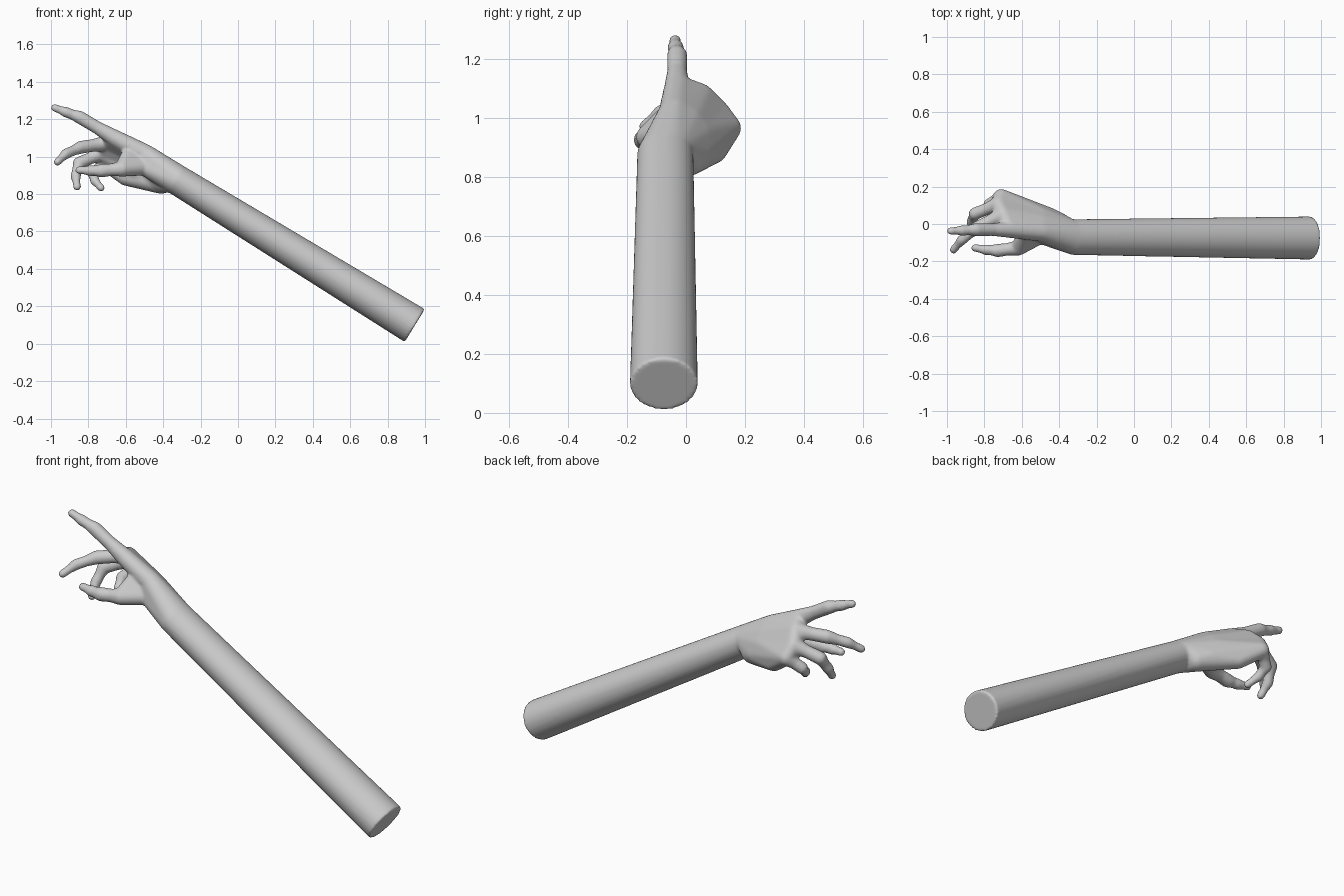
import bpy, bmesh, math
from mathutils import Vector

if "Cube" in bpy.data.objects:
    bpy.data.objects.remove(bpy.data.objects["Cube"])

bm = bmesh.new()


def ball(x, y, z, r):
    """Points on a sphere."""
    pts = [Vector((x, y, z + s * r)) for s in (-1, 1)]
    for i in range(1, 10):
        a = math.pi * i / 10
        for j in range(18):
            b = 2 * math.pi * j / 18
            pts.append(Vector((x + r * math.sin(a) * math.cos(b),
                               y + r * math.sin(a) * math.sin(b),
                               z + r * math.cos(a))))
    return pts


def ellipse(center, up, ru, ry, n=64):
    """Points on an ellipse spanned by 'up' and the y axis."""
    return [Vector(center) + up * (ru * math.cos(2 * math.pi * i / n))
            + Vector((0, ry * math.sin(2 * math.pi * i / n), 0)) for i in range(n)]


def hull(*groups):
    """Closed convex body wrapped around groups of points."""
    verts = [bm.verts.new(p) for g in groups for p in g]
    res = bmesh.ops.convex_hull(bm, input=verts)
    junk = {v for v in res["geom_interior"] + res["geom_unused"]
            if isinstance(v, bmesh.types.BMVert)}
    bmesh.ops.delete(bm, geom=list(junk), context='VERTS')


def finger(joints):
    """Tapered segments with a slight waist between the joints."""
    for a, b in zip(joints, joints[1:]):
        m = [(p + q) / 2 for p, q in zip(a, b)]
        m[3] *= 0.86
        hull(ball(*a), ball(*m))
        hull(ball(*m), ball(*b))


# forearm
up = Vector((0.523, 0, 0.852))
elbow = ellipse((0.945, -0.075, 0.097), up, 0.103, 0.115)
wrist = ellipse((-0.33, -0.07, 0.879), up, 0.081, 0.095)
hull(elbow, wrist)

# fingers: knuckle, middle joint, end joint, tip (x, y, z, radius)
index = [(-0.66, -0.03, 1.10, .045), (-0.845, -0.03, 1.21, .035),
         (-0.92, -0.035, 1.238, .028), (-0.979, -0.037, 1.261, .021)]
middle = [(-0.70, 0.05, 1.072, .044), (-0.84, -0.02, 1.05, .035),
          (-0.92, -0.085, 1.015, .028), (-0.965, -0.138, 0.972, .021)]
ring = [(-0.725, 0.105, 1.02, .042), (-0.85, 0.055, 0.965, .034),
        (-0.868, 0.01, 0.895, .028), (-0.86, -0.035, 0.838, .021)]
pinky = [(-0.71, 0.147, 0.965, .041), (-0.775, 0.105, 0.91, .031),
         (-0.765, 0.06, 0.87, .026), (-0.732, 0.015, 0.833, .02)]
thumb = [(-0.62, -0.128, 0.935, .042), (-0.73, -0.142, 0.925, .036),
         (-0.79, -0.138, 0.925, .029), (-0.85, -0.128, 0.928, .021)]
for f in (index, middle, ring, pinky, thumb):
    finger(f)

# palm: webs between neighbouring hand bones
mids = [(-0.50, -0.04, 1.015, .054), (-0.50, 0.005, 0.985, .052),
        (-0.50, 0.04, 0.94, .052), (-0.46, 0.035, 0.878, .056)]
knuckles = [index[0], middle[0], ring[0], pinky[0]]
for i in range(3):
    hull(*[ball(*p) for p in (mids[i], mids[i + 1], knuckles[i], knuckles[i + 1])])
    hull(wrist, ball(*mids[i]), ball(*mids[i + 1]))

# heel of the hand on the little finger side
heel = (-0.60, 0.095, 0.89, .045)
hull(wrist, ball(-0.41, 0.005, 0.861, .06), ball(*mids[3]))
hull(ball(-0.41, 0.005, 0.861, .06), ball(*mids[3]), ball(*heel))
hull(ball(*mids[2]), ball(*mids[3]), ball(*heel), ball(*pinky[0]))

# thumb base and the web to the index finger
thumb_mid = (-0.50, -0.06, 0.945, .046)
hull(wrist, ball(*thumb_mid), ball(*mids[0]))
hull(ball(*thumb_mid), ball(*thumb[0]))
hull(ball(*thumb_mid), ball(*thumb[0]), ball(-0.585, -0.05, 1.03, .03))

mesh = bpy.data.meshes.new("pointing_arm")
bm.to_mesh(mesh)
bm.free()
arm = bpy.data.objects.new("pointing_arm", mesh)
bpy.context.collection.objects.link(arm)

# fuse the parts into one smooth skin
remesh = arm.modifiers.new("fuse", 'REMESH')
remesh.mode = 'VOXEL'
remesh.voxel_size = 0.0075
remesh.use_smooth_shade = True
soft = arm.modifiers.new("soften", 'SMOOTH')
soft.factor = 0.5
soft.iterations = 7
